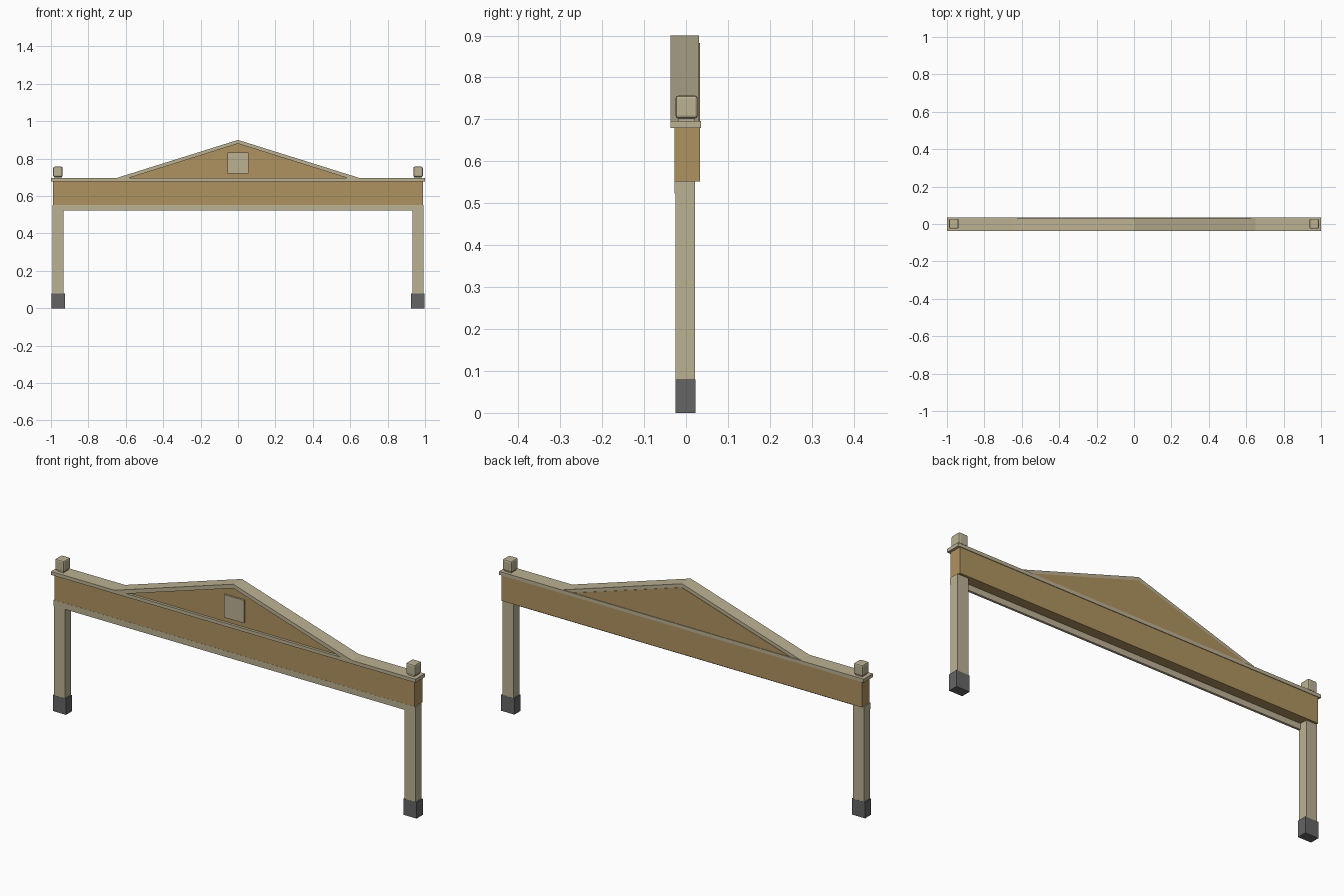
import bpy
import bmesh

cube = bpy.data.objects.get("Cube")
if cube:
    bpy.data.objects.remove(cube, do_unlink=True)


def material(name, rgb):
    m = bpy.data.materials.new(name)
    m.use_nodes = True
    m.diffuse_color = (*rgb, 1)
    m.node_tree.nodes["Principled BSDF"].inputs["Base Color"].default_value = (*rgb, 1)
    return m


STONE = material("pale stone", (0.50, 0.44, 0.29))
WOOD = material("ochre panel", (0.43, 0.29, 0.115))
IRON = material("dark grey", (0.13, 0.13, 0.13))


def prism(name, outline, y0, y1, mat):
    """Extrude an x-z outline from y0 back to y1."""
    bm = bmesh.new()
    face = bm.faces.new([bm.verts.new((x, y0, z)) for x, z in outline])
    ext = bmesh.ops.extrude_face_region(bm, geom=[face])
    moved = [v for v in ext["geom"] if isinstance(v, bmesh.types.BMVert)]
    bmesh.ops.translate(bm, verts=moved, vec=(0, y1 - y0, 0))
    bmesh.ops.recalc_face_normals(bm, faces=bm.faces)
    mesh = bpy.data.meshes.new(name)
    bm.to_mesh(mesh)
    bm.free()
    mesh.materials.append(mat)
    obj = bpy.data.objects.new(name, mesh)
    bpy.context.collection.objects.link(obj)
    return obj


def box(name, x0, x1, y0, y1, z0, z1, mat):
    return prism(name, [(x0, z0), (x1, z0), (x1, z1), (x0, z1)], y0, y1, mat)


# Beam with its lower edging and the cornice slab
box("beam", -0.988, 0.988, -0.027, 0.033, 0.552, 0.68, WOOD)
box("lower_trim", -0.992, 0.992, -0.0275, -0.016, 0.523, 0.553, STONE)
box("cornice", -1, 1, -0.037, 0.036, 0.679, 0.696, STONE)

# Gable: recessed panel under a chevron of sloping trim
BASE = 0.69
prism("gable_panel", [(-0.615, BASE), (0.615, BASE), (0, 0.882)], -0.024, 0.033, WOOD)
prism("gable_trim",
      [(-0.67, BASE), (-0.605, BASE), (0, 0.88), (0.605, BASE), (0.67, BASE), (0, 0.9)],
      -0.037, 0.031, STONE)
box("gable_plaque", -0.055, 0.055, -0.033, -0.023, 0.72, 0.833, STONE)

# Posts, feet and rounded finials on both sides
for side, s in (("left", 1), ("right", -1)):
    def part(name, inner, outer, *rest):
        x0, x1 = sorted((s * inner, s * outer))
        return box(f"{side}_{name}", x0, x1, *rest)

    part("post", 0.932, 0.992, -0.025, 0.022, 0.01, 0.553, STONE)
    part("foot", 0.926, 0.998, -0.0255, 0.0225, 0, 0.08, IRON)
    part("finial_neck", 0.945, 0.981, -0.018, 0.02, 0.69, 0.706, STONE)
    finial = part("finial", 0.938, 0.988, -0.025, 0.028, 0.702, 0.757, STONE)
    bevel = finial.modifiers.new("soft_edges", "BEVEL")
    bevel.width = 0.007
    bevel.segments = 2
